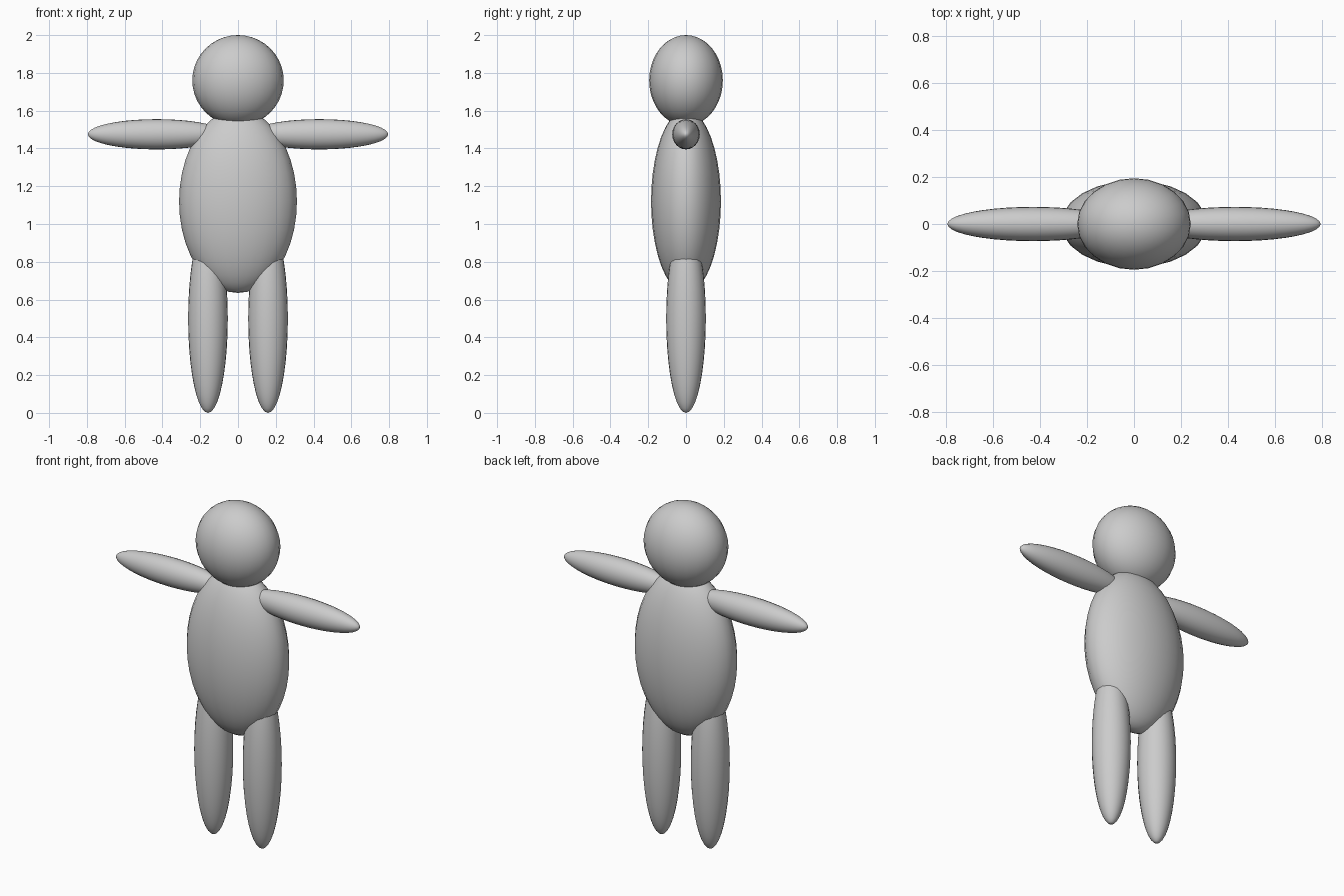
import bpy
from math import pi

if "Cube" in bpy.data.objects:
    bpy.data.objects.remove(bpy.data.objects["Cube"])


def ellipsoid(name, centre, radii, tilt=0.0):
    """Smooth stretched sphere; radii are local, tilt turns its pole about y."""
    bpy.ops.mesh.primitive_uv_sphere_add(segments=24, ring_count=20, radius=1)
    ob = bpy.context.object
    ob.name = name
    ob.scale = radii
    ob.rotation_euler = (0, tilt, 0)
    ob.location = centre
    bpy.ops.object.shade_smooth()
    return ob


# Head and body
ellipsoid("head", (0, 0, 1.76), (0.242, 0.195, 0.24))
ellipsoid("torso", (0, 0, 1.12), (0.312, 0.185, 0.485))

# Limbs, mirrored left and right
for side, s in (("left", 1), ("right", -1)):
    ellipsoid(f"{side}_arm", (s * 0.43, 0, 1.475), (0.08, 0.073, 0.365), s * pi / 2)
    ellipsoid(f"{side}_leg", (s * 0.159, 0, 0.5), (0.105, 0.105, 0.5))
